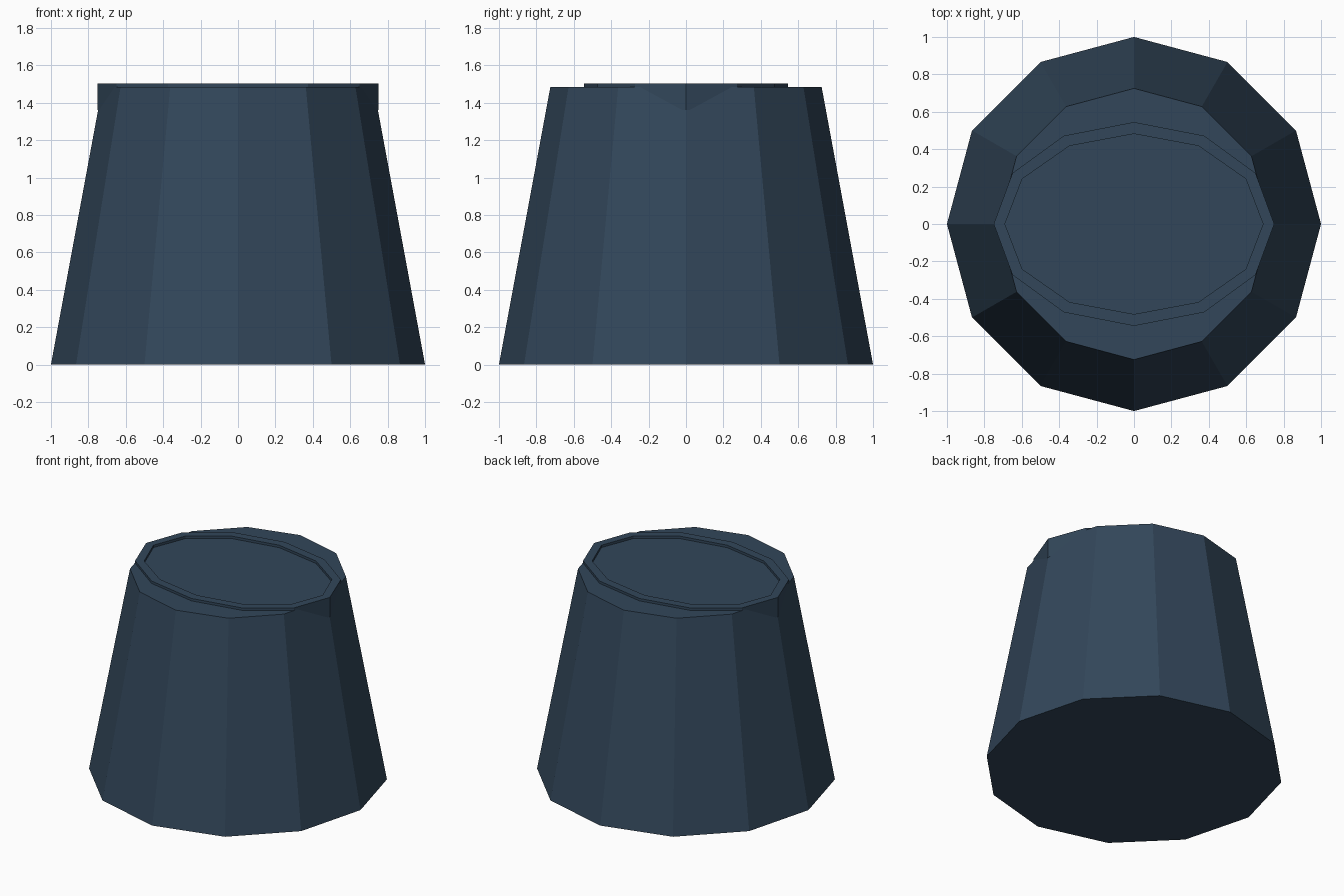
import bpy
import bmesh
import math

if "Cube" in bpy.data.objects:
    bpy.data.objects.remove(bpy.data.objects["Cube"])

SIDES = 12

navy = bpy.data.materials.new("dark slate blue")
navy.diffuse_color = (0.032, 0.062, 0.102, 1.0)
navy.use_nodes = True
navy.node_tree.nodes["Principled BSDF"].inputs["Base Color"].default_value = navy.diffuse_color


def loft(name, rings, closed=False):
    """Skin 12-sided elliptical rings (rx, ry, z); cap the ends or close the loop."""
    bm = bmesh.new()
    loops = []
    for rx, ry, z in rings:
        loops.append([bm.verts.new((rx * math.cos(2 * math.pi * i / SIDES),
                                    ry * math.sin(2 * math.pi * i / SIDES), z))
                      for i in range(SIDES)])
    pairs = list(zip(loops, loops[1:]))
    if closed:
        pairs.append((loops[-1], loops[0]))
    else:
        bm.faces.new(loops[0][::-1])
        bm.faces.new(loops[-1])
    for a, b in pairs:
        for i in range(SIDES):
            j = (i + 1) % SIDES
            bm.faces.new((a[i], a[j], b[j], b[i]))
    bmesh.ops.recalc_face_normals(bm, faces=bm.faces)
    mesh = bpy.data.meshes.new(name)
    bm.to_mesh(mesh)
    bm.free()
    mesh.materials.append(navy)
    obj = bpy.data.objects.new(name, mesh)
    bpy.context.collection.objects.link(obj)
    return obj


# Tapered twelve-sided body
loft("tapered_body", [(1.0, 1.0, 0.0), (0.725, 0.725, 1.485)])

# Oval rim sunk into the top, poking out slightly at both sides
loft("oval_rim", [(0.75, 0.545, 1.36), (0.75, 0.545, 1.503),
                  (0.69, 0.482, 1.503), (0.69, 0.482, 1.36)], closed=True)
